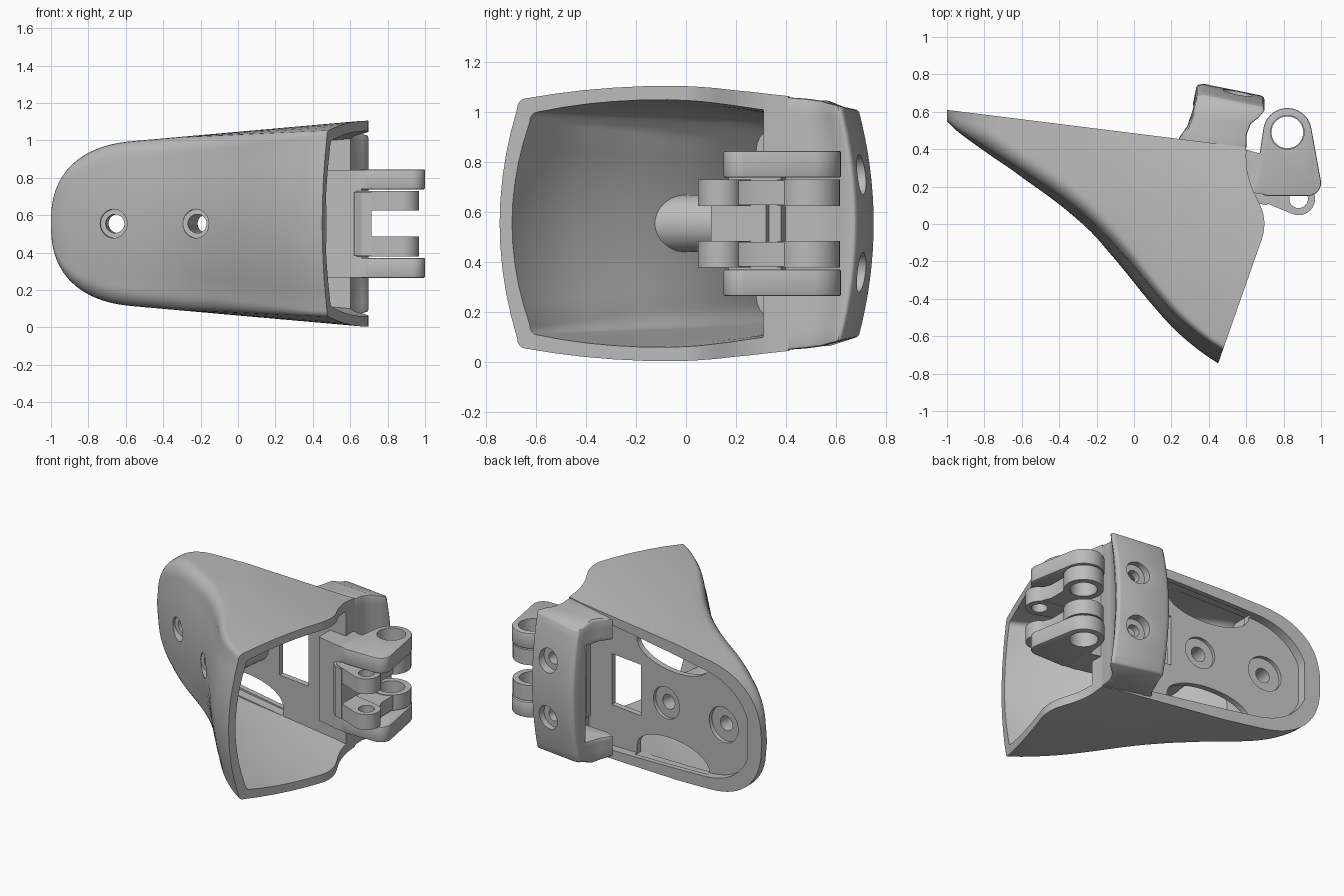
import bpy, bmesh, math

if "Cube" in bpy.data.objects:
    bpy.data.objects.remove(bpy.data.objects["Cube"])

ZC = 0.555  # mid height, the model is symmetric about it
grey = bpy.data.materials.new("plain grey")
grey.diffuse_color = (0.5, 0.5, 0.5, 1)
grey.use_nodes = True
grey.node_tree.nodes["Principled BSDF"].inputs["Base Color"].default_value = grey.diffuse_color


def make(name, rings):
    """Solid skinned through equal-length closed rings of points."""
    bm = bmesh.new()
    vs = [[bm.verts.new(p) for p in r] for r in rings]
    n = len(rings[0])
    for a, b in zip(vs, vs[1:]):
        for i in range(n):
            j = (i + 1) % n
            bm.faces.new((a[i], a[j], b[j], b[i]))
    bm.faces.new(vs[0])
    bm.faces.new(vs[-1])
    bmesh.ops.recalc_face_normals(bm, faces=bm.faces)
    me = bpy.data.meshes.new(name)
    bm.to_mesh(me)
    bm.free()
    me.materials.append(grey)
    ob = bpy.data.objects.new(name, me)
    bpy.context.collection.objects.link(ob)
    return ob


def prism(name, pts, z0, z1):
    return make(name, [[(x, y, z) for x, y in pts] for z in (z0, z1)])


def box(x0, x1, y0, y1, z0, z1):
    return prism("cutter", [(x0, y0), (x1, y0), (x1, y1), (x0, y1)], z0, z1)


def circle(x, y, r, n=40):
    return [(x + r * math.cos(math.tau * i / n), y + r * math.sin(math.tau * i / n)) for i in range(n)]


def rod(x, yref, z, r, y0, y1):
    """Cylinder square to the sloping back, passing through (x, yref)."""
    return make("cutter", [[(px + .125 * (y - yref), y - .125 * (px - x), pz) for px, pz in circle(x, z, r)]
                           for y in (y0, y1)])


def apply_mod(ob, kind, **kw):
    m = ob.modifiers.new("m", kind)
    for k, v in kw.items():
        setattr(m, k, v)
    bpy.context.view_layer.objects.active = ob
    bpy.ops.object.modifier_apply(modifier=m.name)


def boolean(ob, cutter, op="DIFFERENCE"):
    apply_mod(ob, "BOOLEAN", object=cutter, operation=op, solver="EXACT")
    bpy.data.objects.remove(cutter)


def curve(keys, x):
    """Smooth interpolation through sorted (x, y) keys."""
    k = len(keys)
    i = max(0, min(k - 2, sum(p[0] <= x for p in keys) - 1))

    def slope(j):
        a, b = keys[max(0, j - 1)], keys[min(k - 1, j + 1)]
        return (b[1] - a[1]) / (b[0] - a[0])
    (x0, y0), (x1, y1) = keys[i], keys[i + 1]
    d = x1 - x0
    t = (x - x0) / d
    return ((2*t**3 - 3*t*t + 1) * y0 + (t**3 - 2*t*t + t) * d * slope(i)
            + (3*t*t - 2*t**3) * y1 + (t**3 - t*t) * d * slope(i + 1))


FRONT = [(-1, .55), (-.95, .50), (-.8, .39), (-.6, .25), (-.4, .105), (-.25, -.025), (-.1, -.19),
         (.1, -.435), (.25, -.595), (.45, -.745), (.8, -.93)]


def clamp(v):
    return max(0, min(1, v))


def back(x):
    return .485 - .125 * x


def half(x):
    h = .553 - .0885 * (.7 - x)
    t = (-.55 - x) / .45
    return h * (1 - t ** 2.5) ** .4 if t > 0 else h


def section(x, front_in, side_in, back_in):
    """Cross-section at x: flat back, crowned sides, rounded and bowed front."""
    yf, yb, h = curve(FRONT, x) + front_in, back(x) - back_in, max(.03, half(x) - side_in)
    d = yb - yf
    bow = .085 * min(1, d / .8)
    crown = .035 * clamp((x + .3) / .8)
    r = min(.1 - .06 * clamp((x + .1) / .5), d * .5, h * .45)
    yc, hr = yf + bow + r, h - crown - r
    side = [(yb + (yc - yb) * (u + 1) / 2, h - crown * u * u) for u in (-1, -.75, -.5, -.25, 0, .25, .5, .75)]
    side += [(yc - r * math.sin(a), hr + r * math.cos(a)) for a in [math.pi / 12 * i for i in range(7)]]
    mid = [(yf + bow * (s / 5) ** 2, hr * s / 5) for s in range(4, -5, -1)]
    ring = side + mid + [(y, -z) for y, z in reversed(side)]
    return [(x, y, z + ZC) for y, z in ring]


def steps(x0, x1, n):
    return [x0 + (x1 - x0) * i / n for i in range(n + 1)]


# shell body, trimmed by the curved side opening
xs = [-1 + .45 * (1 - math.cos(a)) for a in steps(.045, math.pi / 2, 16)] + steps(-.55, .8, 34)[1:]
shell = make("shell", [section(x, 0, 0, 0) for x in xs])
EDGE = [(-.74, .45), (-.1, .677), (-.05, .692), (0, .697), (.05, .692), (.1, .675), (.2, .628), (.3, .603), (.41, .6)]
trim = [(curve(EDGE, y), y) for y in steps(-.08, .41, 20)]
trim = [(-1.2, 1), (-1.2, -1), (.357, -1), (.45, -.745)] + trim + [(.6, 1)]
boolean(shell, prism("cutter", trim, -1, 2), "INTERSECT")

# inner cavity, leaving a tubular boss around the screw hole
cavity = make("cutter", [section(x, .06, .055, .10) for x in steps(-.53, .79, 32)])
boolean(cavity, rod(-.21, -.04, ZC, .114, -1, 1))
boolean(shell, cavity)


# shallow recess in the back
def recess_ring(x):
    h = half(x - .09 * clamp(-x)) - .075 - .015 * clamp(x + .3)
    yb = back(x)
    return [(x, yb + .1, ZC + h), (x, yb - .06, ZC + h), (x, yb - .06, ZC - h), (x, yb + .1, ZC - h)]


left_end = [-.885 + .385 * (1 - math.cos(a)) for a in steps(0, math.pi / 2, 18)]
boolean(shell, make("cutter", [recess_ring(x) for x in left_end + steps(-.45, .48, 8)]))

# window, and side cutouts that run from the back plate out to the shell wall
boolean(shell, box(.05, .29, .3, .7, ZC - .155, ZC + .195))
for s in (-1, 1):
    rings = []
    for a in steps(.05, math.pi - .05, 18):
        x = -.22 - .30 * math.cos(a)
        z0, z1 = ZC + s * (.36 - .13 * math.sin(a)), ZC + s * (half(x) - .065 - .02 * clamp(x + .3))
        yb = back(x)
        rings.append([(x, yb - .16, z0), (x, yb - .035, z0), (x, yb - .035, z1), (x, yb - .16, z1)])
    boolean(shell, make("cutter", rings))

# screw holes with counterbores on both sides
for x in (-.665, -.225):
    yf = curve(FRONT, x)
    boolean(shell, rod(x, yf, ZC, .05, -1, 1))
    boolean(shell, rod(x, yf, ZC, .077, -1, yf + .06))
    boolean(shell, rod(x, yf, ZC, .12 if x < -.5 else .108, back(x) - .09, 1))

# arched bar across the back
BAR = [(.6, .40), (.603, .48), (.625, .56), (.665, .61), (.7, .665), (.69, .685), (.37, .75), (.335, .742),
       (.325, .69), (.31, .62), (.285, .53), (.235, .452), (.3, .42)]


def bar_ring(s):
    out = []
    for x, y in BAR:
        h = .506 - .10 * (y - .4) - .12 * max(0, y - .6) - .09 * (.6 - x) * clamp((.6 - y) / .15)
        w = clamp((y - .5) / .15)
        out.append((x, y - .06 * s * s * w, ZC + s * h))
    return out


bar = make("back_bar", [bar_ring(s) for s in steps(-1, 1, 16)])
inner = [(.1, .3), (.5, .3), (.52, .5), (.55, .6), (.1, .66)]
boolean(bar, prism("cutter", inner, ZC - .33, ZC + .33))
apply_mod(bar, "BEVEL", width=.012, segments=2, limit_method="ANGLE", angle_limit=math.radians(40))
for s in (-1, 1):
    z = ZC + s * .195
    boolean(bar, rod(.555, .7, z, .08, .65, 1))
    boolean(bar, rod(.555, .7, z, .04, .5, 1))


def hull(circles):
    """Convex outline wrapped around several (x, y, radius) discs."""
    pts = sorted({p for x, y, r in circles for p in circle(x, y, r, 32)})

    def chain(seq):
        c = []
        for p in seq:
            while len(c) > 1 and ((c[-1][0] - c[-2][0]) * (p[1] - c[-2][1])
                                  <= (c[-1][1] - c[-2][1]) * (p[0] - c[-2][0]) + 1e-9):
                c.pop()
            c.append(p)
        return c[:-1]
    return chain(pts) + chain(pts[::-1])


# hinge: mounting block, outer lugs and inner link on each side
lug = hull([(.82, .49, .13), (.93, .22, .07), (.72, .22, .07)])
root = [(.61, .17), (.75, .152), (.75, .38), (.6, .38)]
link_low = hull([(.88, .135, .088), (.70, .19, .07)])
neck = [(.70, .15), (.93, .2), (.90, .27), (.9, .42), (.75, .42), (.70, .3)]
prism("hinge_block", [(.47, .205), (.62, .17), (.66, .17), (.66, .38), (.59, .40), (.47, .41)], .268, .842)
prism("hinge_bridge", [(.62, .15), (.66, .11), (.715, .10), (.715, .32), (.62, .34)], .385, .725)
for name, z0, z1 in (("lower", .265, .372), ("upper", .738, .845)):
    ob = prism(name + "_outer_lug", lug, z0, z1)
    apply_mod(ob, "BEVEL", width=.008, segments=2, limit_method="ANGLE", angle_limit=math.radians(50))
    boolean(ob, prism("cutter", root, z0 + .002, z1 - .002), "UNION")
    boolean(ob, prism("cutter", circle(.82, .49, .09), 0, 1.2))
for name, z0, z1 in (("lower", .38, .485), ("upper", .625, .73)):
    ob = prism(name + "_inner_link", link_low, z0, z1)
    boolean(ob, prism("cutter", circle(.82, .49, .125), z0, z1), "UNION")
    boolean(ob, prism("cutter", neck, z0 + .004, z1 - .004), "UNION")
    boolean(ob, prism("cutter", circle(.82, .49, .085), 0, 1.2))
    boolean(ob, prism("cutter", circle(.88, .135, .05), 0, 1.2))

# smooth shading with sharp edges kept
for ob in bpy.context.collection.objects:
    bpy.ops.object.select_all(action="DESELECT")
    ob.select_set(True)
    bpy.context.view_layer.objects.active = ob
    bpy.ops.object.shade_smooth_by_angle(angle=math.radians(32))
